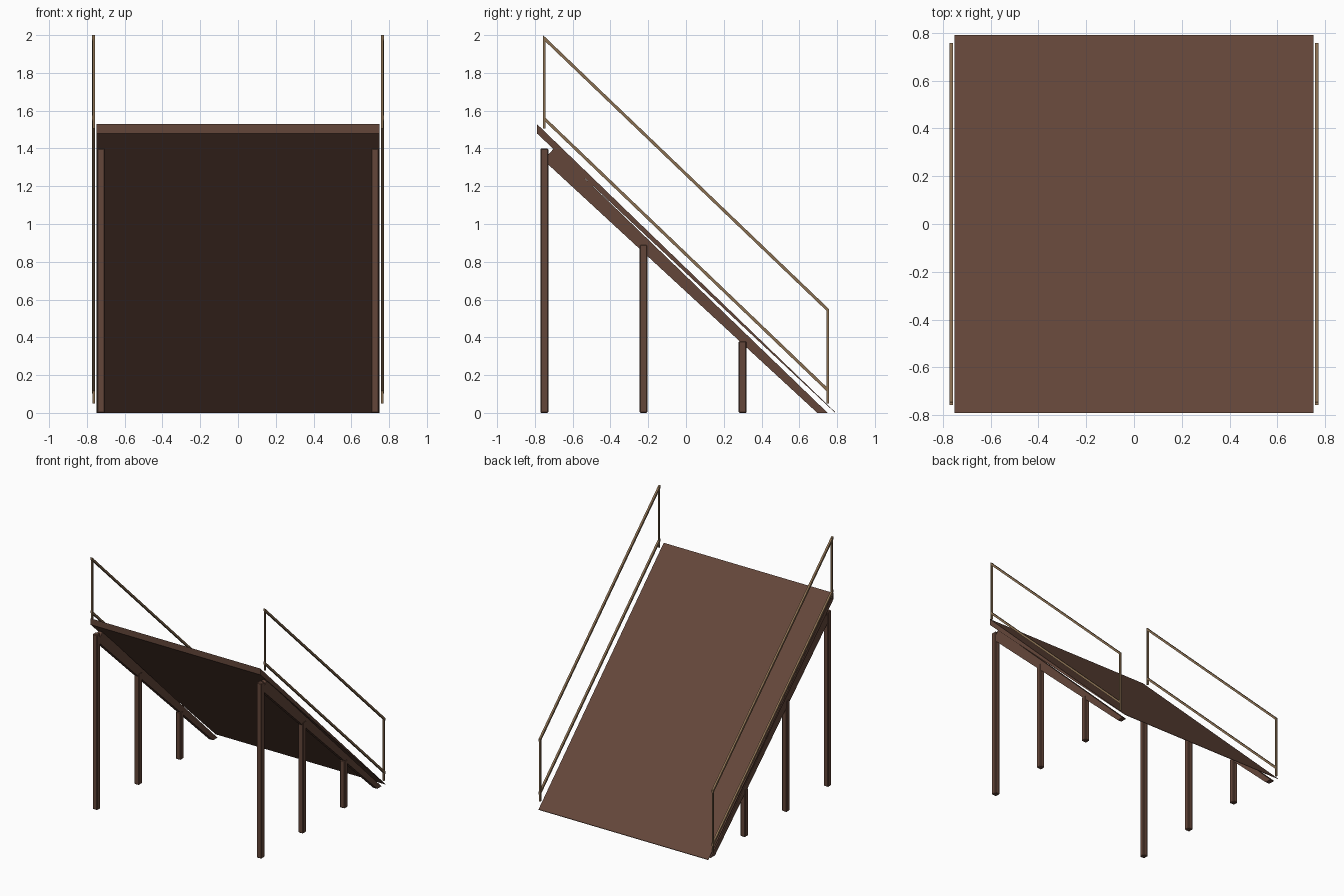
import bpy, bmesh

cube = bpy.data.objects.get("Cube")
if cube:
    bpy.data.objects.remove(cube, do_unlink=True)


def material(name, colour):
    mat = bpy.data.materials.new(name)
    mat.use_nodes = True
    mat.diffuse_color = (*colour, 1)
    mat.node_tree.nodes["Principled BSDF"].inputs["Base Color"].default_value = (*colour, 1)
    return mat


brown = material("dark brown wood", (0.127, 0.062, 0.042))
tan = material("tan wood", (0.25, 0.158, 0.083))


def extrude_profile(name, profile, x0, x1, mat, bevel=0):
    """Solid made from a (y, z) outline drawn out along x."""
    bm = bmesh.new()
    rings = [[bm.verts.new((x, y, z)) for y, z in profile] for x in (x0, x1)]
    bm.faces.new(rings[0])
    bm.faces.new(rings[1])
    n = len(profile)
    for i in range(n):
        j = (i + 1) % n
        bm.faces.new((rings[0][i], rings[0][j], rings[1][j], rings[1][i]))
    bmesh.ops.recalc_face_normals(bm, faces=bm.faces)
    mesh = bpy.data.meshes.new(name)
    bm.to_mesh(mesh)
    bm.free()
    mesh.materials.append(mat)
    obj = bpy.data.objects.new(name, mesh)
    bpy.context.collection.objects.link(obj)
    if bevel:
        mod = obj.modifiers.new("edge chamfer", "BEVEL")
        mod.width = bevel
        mod.segments = 1
    return obj


def upright(y, half, z0, z1):
    return [(y - half, z0), (y + half, z0), (y + half, z1), (y - half, z1)]


def sloped(z_top, z_low, reach=0.757, depth=0.022):
    return [(-reach, z_top), (reach, z_low), (reach, z_low - depth), (-reach, z_top - depth)]


# Sloping deck, tapering to a thin edge on the ground
extrude_profile("ramp_deck", [(-0.79, 1.53), (-0.79, 1.48), (0.79, 0), (0.79, 0.004)],
                -0.75, 0.75, brown)

for side, s in (("left", 1), ("right", -1)):
    # Beam under the deck edge
    beam = [(-0.735, 1.32), (-0.735, 1.36), (-0.70, 1.40), (0.75, 0), (0.695, 0)]
    extrude_profile(f"{side}_stringer", beam, s * 0.707, s * 0.743, brown)

    # Three support posts of falling height
    for label, y, top in (("tall", -0.75, 1.40), ("middle", -0.225, 0.89), ("short", 0.30, 0.38)):
        extrude_profile(f"{side}_{label}_post", upright(y, 0.021, 0, top),
                        s * 0.704, s * 0.746, brown, 0.005)

    # Handrail with two sloping bars and two uprights
    for label, high, low in (("top", 2.0, 0.55), ("lower", 1.575, 0.125)):
        extrude_profile(f"{side}_{label}_rail", sloped(high, low), s * 0.756, s * 0.772, tan)
    for label, y, z0, z1 in (("upper", -0.75, 1.505, 1.99), ("lower", 0.75, 0.05, 0.545)):
        extrude_profile(f"{side}_{label}_rail_upright", upright(y, 0.006, z0, z1),
                        s * 0.758, s * 0.770, tan)
